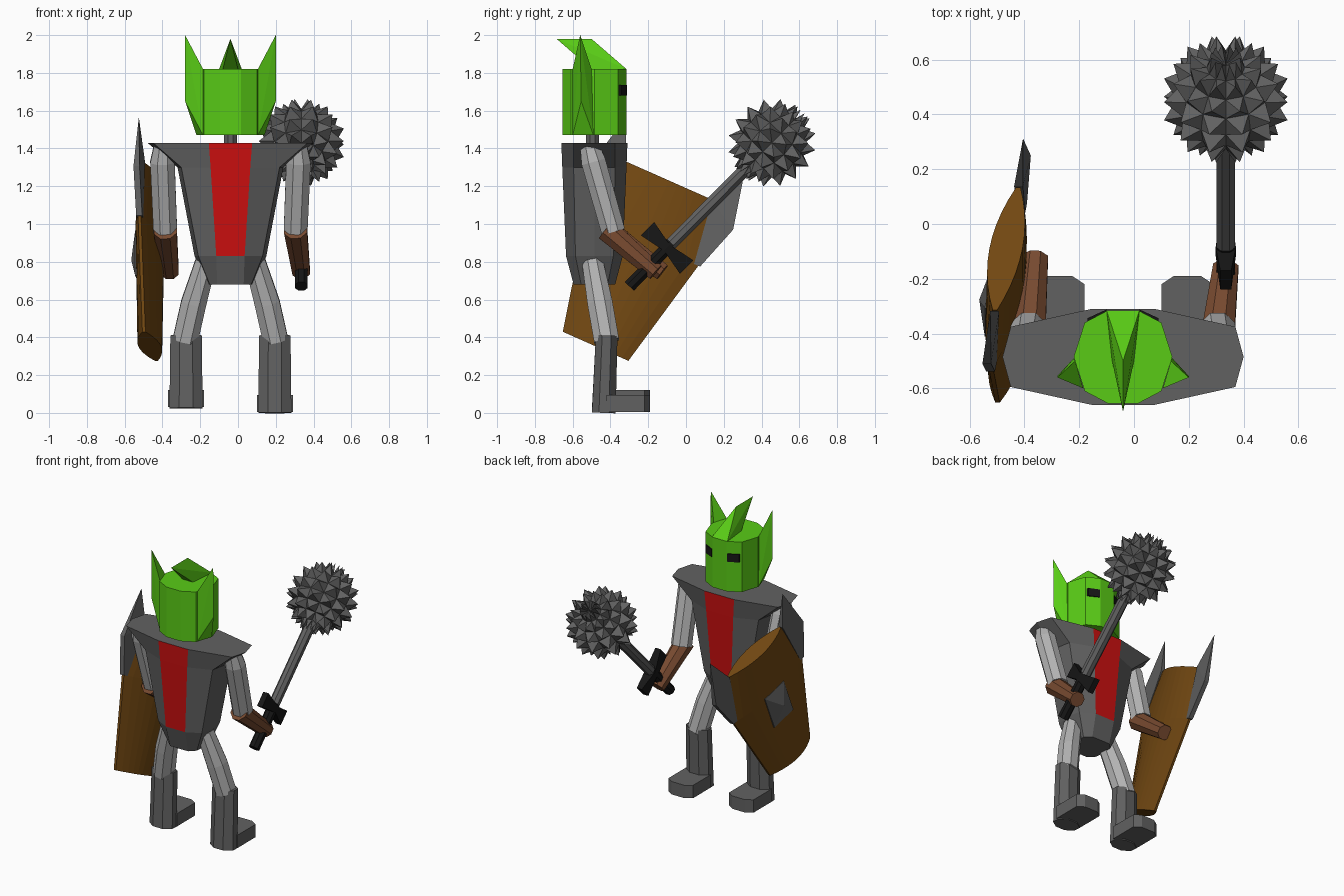
import bpy, bmesh, math
from mathutils import Vector, Matrix

if "Cube" in bpy.data.objects:
    bpy.data.objects.remove(bpy.data.objects["Cube"])

def mat(name, *c):
    m = bpy.data.materials.new(name)
    m.diffuse_color = (*c, 1)
    m.use_nodes = True
    m.node_tree.nodes["Principled BSDF"].inputs["Base Color"].default_value = m.diffuse_color
    return m

GREEN = mat("green", 0.10, 0.60, 0.008)
RED = mat("red", 0.60, 0.005, 0.005)
WOOD = mat("wood", 0.17, 0.065, 0.006)
LEATHER = mat("leather", 0.19, 0.07, 0.03)
BLACK = mat("black", 0.008, 0.008, 0.008)
STEEL = mat("steel", 0.12, 0.12, 0.12)
PALE = mat("pale", 0.45, 0.45, 0.45)
CX, CY = -0.04, -0.485          # body axis

def finish(name, bm, m):
    bmesh.ops.recalc_face_normals(bm, faces=bm.faces[:])
    me = bpy.data.meshes.new(name)
    bm.to_mesh(me)
    bm.free()
    me.materials.append(m)
    ob = bpy.data.objects.new(name, me)
    bpy.context.collection.objects.link(ob)
    return ob

def hull(name, pts, m):
    bm = bmesh.new()
    for p in pts:
        bm.verts.new(p)
    r = bmesh.ops.convex_hull(bm, input=bm.verts[:])
    junk = {v for v in r["geom_interior"] if isinstance(v, bmesh.types.BMVert)}
    bmesh.ops.delete(bm, geom=list(junk), context='VERTS')
    bmesh.ops.dissolve_limit(bm, angle_limit=0.01, verts=bm.verts[:], edges=bm.edges[:])
    return finish(name, bm, m)

def loft(name, rings, m):
    bm = bmesh.new()
    vs = [[bm.verts.new(p) for p in r] for r in rings]
    n = len(vs[0])
    for a, b in zip(vs, vs[1:]):
        for i in range(n):
            bm.faces.new((a[i], a[(i + 1) % n], b[(i + 1) % n], b[i]))
    bm.faces.new(vs[0])
    bm.faces.new(vs[-1])
    return finish(name, bm, m)

def tube(name, pts, radii, m, n=8):
    pts = [Vector(p) for p in pts]
    rings = []
    for i, p in enumerate(pts):
        d = (pts[min(i + 1, len(pts) - 1)] - pts[max(i - 1, 0)]).normalized()
        ax = (Vector((1, 0, 0)) - d * d.x).normalized()
        ay = d.cross(ax)
        rx, ry = radii[i] if isinstance(radii[i], tuple) else (radii[i],) * 2
        rings.append([p + ax * rx * math.cos(t) + ay * ry * math.sin(t)
                      for t in ((k + 0.5) * math.tau / n for k in range(n))])
    return loft(name, rings, m)

def decagon(z, half):
    """Ring symmetric on both axes from three quarter points."""
    (ax, ay), (bx, by), (c, _) = half
    q = [(ax, ay), (bx, by), (c, 0), (bx, -by), (ax, -ay)]
    q += [(-x, y) for x, y in reversed(q)]
    return [(CX + x, CY + y, z) for x, y in q]

# torso with a red tabard strip front and back
torso = loft("torso", [decagon(1.43, ((.115, .175), (.41, .11), (.44, 0))),
                       decagon(1.30, ((.105, .17), (.26, .11), (.28, 0))),
                       decagon(0.83, ((.075, .15), (.17, .10), (.19, 0))),
                       decagon(0.68, ((.07, .11), (.11, .07), (.115, 0)))], STEEL)
torso.data.materials.append(RED)
for p in torso.data.polygons:
    if abs(p.center.x - CX) < 0.01 and abs(p.center.y - CY) > 0.13 and p.center.z > 0.84:
        p.material_index = 1

# neck and helmet
tube("neck", [(CX, CY - .01, 1.40), (CX, CY - .01, 1.50)], [.037, .037], STEEL)
head = ((.055, .17), (.14, .125), (.18, 0))
loft("head", [decagon(1.47, head), decagon(1.82, head)], GREEN)
hull("crest", [(CX - .06, -.315, 1.82), (CX + .06, -.315, 1.82), (CX - .04, -.5, 1.82),
               (CX + .04, -.5, 1.82), (CX, -.5, 1.98), (CX, -.685, 1.98)], GREEN)

for side, s in (("right", 1), ("left", -1)):
    lift = 0.0 if s > 0 else 0.025
    def P(x, y, z):
        return (CX + s * x, y, z)
    # helmet ears and eye slits
    hull(side + "_ear", [P(.18, -.49, 1.47), P(.145, -.60, 1.47), P(.24, -.555, 1.65),
                         P(.24, -.56, 2.0), P(.175, -.50, 1.82), P(.145, -.60, 1.82)], GREEN)
    hull(side + "_eye", [P(x, y + o, z) for x, y in ((.06, -.32), (.13, -.352))
                         for o in (-.02, .008) for z in (1.68, 1.735)], BLACK)
    # arms
    hand = (.335, -.16, .745) if s > 0 else (-.36, -.125, .745)
    tube(side + "_upper_arm", [P(.355, -.51, 1.41), P(.36, -.49, 1.33), P(.345, -.385, .96)],
         [.055, .07, .068], PALE)
    tube(side + "_forearm", [P(.345, -.42, .97), hand], [.066, .05], LEATHER)
    # legs and boots
    tube(side + "_thigh", [P(.13, -.495, .80), P(.195, -.455, .58), P(.24, -.42, .38)],
         [.06, .072, .072], PALE)
    tube(side + "_boot", [P(.235, -.42, .41), P(.235, -.435, lift)],
         [(.09, .062), (.095, .068)], STEEL)
    hull(side + "_foot", [P(.235 + x, y, z + lift)
                          for x, y in ((-.095, -.42), (.095, -.42), (-.095, -.22), (.095, -.22),
                                       (-.05, -.19), (.05, -.19))
                          for z in (.005, .095)], STEEL)

# mace: grip, guard, shaft and spiked ball
MX = 0.335
axis = Vector((0, .70, .714)).normalized()
base = Vector((MX, -.30, .67))
ball = Vector((MX, .455, 1.43))
tube("mace_grip", [base, base + axis * .32], [.036, .036], BLACK)
tube("mace_shaft", [base + axis * .27, ball], [.036, .036], STEEL)
g = base + axis * .285
perp = Vector((0, -axis.z, axis.y))
for k in (-1, 1):
    hull("guard_arm", [g + perp * k * l + axis * a * w + Vector((b * t, 0, 0))
                       for l, w, t in ((0, .022, .037), (.145, .05, .02))
                       for a in (-1, 1) for b in (-1, 1)], BLACK)
bm = bmesh.new()
bmesh.ops.create_uvsphere(bm, u_segments=12, v_segments=8, radius=.18)
r = bmesh.ops.poke(bm, faces=bm.faces[:])
for v in r["verts"]:
    v.co = v.co.normalized() * .238
rot = axis.to_track_quat('Z', 'Y').to_matrix().to_4x4()
bmesh.ops.transform(bm, matrix=Matrix.Translation(ball) @ rot, verts=bm.verts[:])
finish("mace_ball", bm, STEEL)

# shield: u across, v down its axis, t outward
def S(u, v, t=0.0):
    return (-.465 + .174 * u - t, -.09 + .914 * u - .405 * v, 1.23 - .405 * u - .914 * v)

N = 10
def lens(v, w):
    a = [(-1 + 2 * i / N) for i in range(N + 1)]
    outer = [S(w * x, v, .008 + .055 * (1 - x * x)) for x in a]
    return outer + [S(w * x, v, -.008 - .05 * (1 - x * x)) for x in reversed(a)]

loft("shield", [lens(0, .245), lens(.35, .325), lens(.96, .19)], WOOD)
for k in (-1, 1):
    hull("shield_horn", [S(k * u, v, t) for u, v in ((.25, 0), (.30, .35), (.335, .35), (.416, .10))
                         for t in (-.016, .016)] + [S(k * .345, -.215)], STEEL)
hull("shield_boss", [S(u, .46 + v, t) for u in (-.09, .09) for v in (-.13, .13)
                     for t in (.04, .064)] + [S(0, .46, .1)], STEEL)
